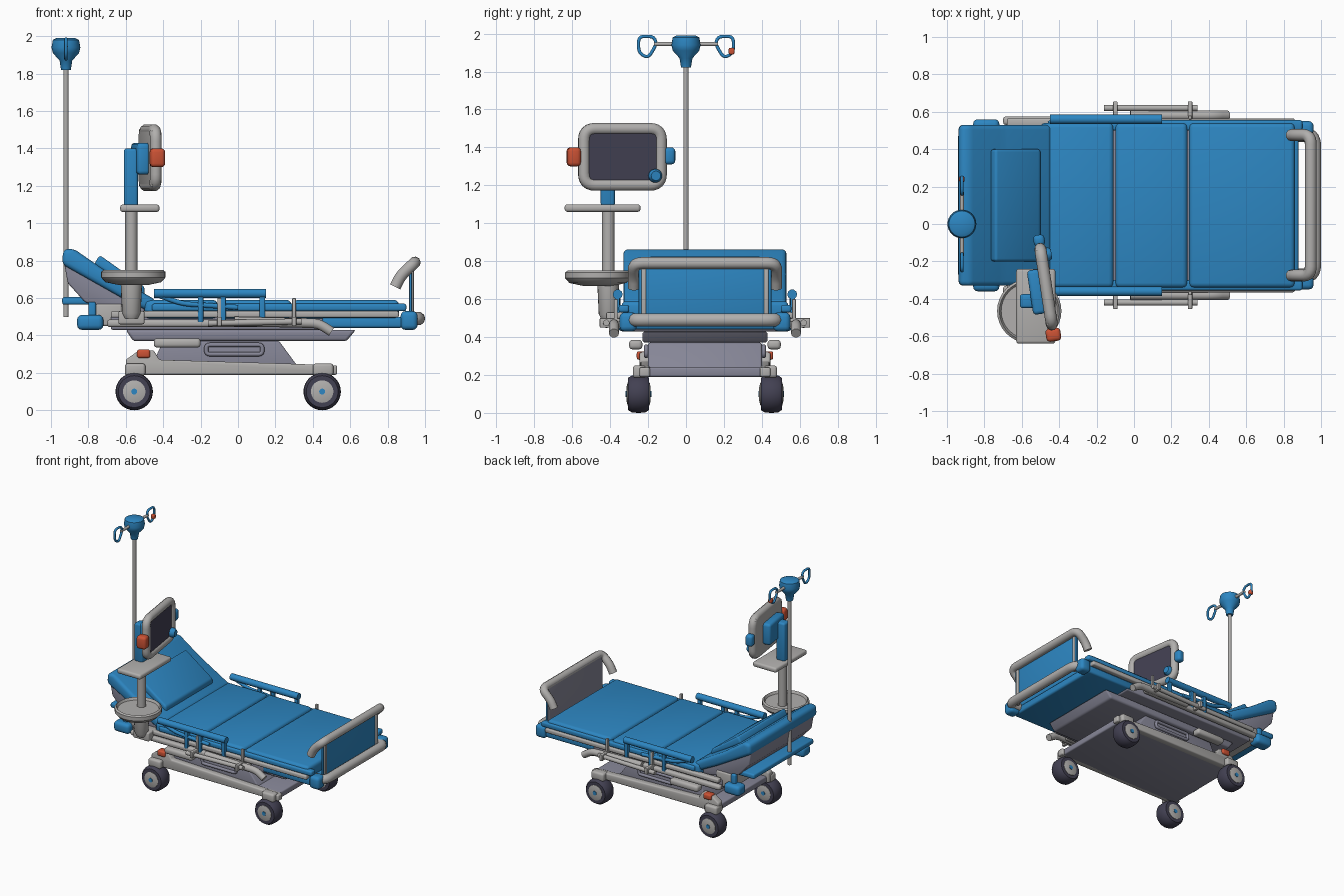
import bpy, bmesh, math
from mathutils import Vector, Matrix

if "Cube" in bpy.data.objects:
    bpy.data.objects.remove(bpy.data.objects["Cube"], do_unlink=True)

MID = 0.1  # bed centre line in y


def material(name, rgb):
    m = bpy.data.materials.new(name)
    m.use_nodes = True
    m.diffuse_color = (*rgb, 1)
    m.node_tree.nodes["Principled BSDF"].inputs["Base Color"].default_value = (*rgb, 1)
    return m


BLUE = material("blue", (0.026, 0.24, 0.54))
LIGHT = material("light grey", (0.44, 0.43, 0.42))
SLATE = material("slate grey", (0.24, 0.24, 0.31))
DARK = material("dark rubber", (0.055, 0.052, 0.085))
RED = material("orange red", (0.6, 0.085, 0.035))


def finish(name, mesh, mat, matrix=None):
    obj = bpy.data.objects.new(name, mesh)
    bpy.context.collection.objects.link(obj)
    if matrix:
        obj.matrix_world = matrix
    mesh.materials.clear()
    mesh.materials.append(mat)
    bpy.ops.object.select_all(action="DESELECT")
    obj.select_set(True)
    bpy.context.view_layer.objects.active = obj
    bpy.ops.object.shade_smooth_by_angle(angle=math.radians(40))
    return obj


def from_bmesh(name, bm, mat, bevel=0, matrix=None):
    bmesh.ops.recalc_face_normals(bm, faces=bm.faces)
    if bevel:
        bmesh.ops.bevel(bm, geom=bm.edges[:], offset=bevel, segments=3, profile=0.5,
                        affect="EDGES", clamp_overlap=True)
    mesh = bpy.data.meshes.new(name)
    bm.to_mesh(mesh)
    bm.free()
    return finish(name, mesh, mat, matrix)


def box(name, x, y, z, mat, bevel=0.01, matrix=None):
    """Box from (low, high) ranges."""
    bm = bmesh.new()
    bmesh.ops.create_cube(bm, size=1)
    for v in bm.verts:
        v.co = [r[0] if c < 0 else r[1] for c, r in zip(v.co, (x, y, z))]
    return from_bmesh(name, bm, mat, bevel, matrix)


def prism(name, profile, y, mat, bevel=0.01):
    """Side profile in x, z stretched across a y range."""
    bm = bmesh.new()
    face = bm.faces.new([bm.verts.new((px, y[0], pz)) for px, pz in profile])
    new = bmesh.ops.extrude_face_region(bm, geom=[face])["geom"]
    bmesh.ops.translate(bm, vec=(0, y[1] - y[0], 0),
                        verts=[g for g in new if isinstance(g, bmesh.types.BMVert)])
    return from_bmesh(name, bm, mat, bevel)


def lathe(name, profile, mat, matrix, sides=32):
    """Turned part: (radius, height) pairs around local z."""
    bm = bmesh.new()
    rings = [[bm.verts.new((r * math.cos(a), r * math.sin(a), h))
              for a in (math.tau * i / sides for i in range(sides))] for r, h in profile]
    for low, high in zip(rings, rings[1:]):
        for i in range(sides):
            j = (i + 1) % sides
            bm.faces.new((low[i], low[j], high[j], high[i]))
    bm.faces.new(rings[0])
    bm.faces.new(rings[-1])
    return from_bmesh(name, bm, mat, 0, matrix)


def tube(name, points, radius, mat, corner=0.05, closed=False, matrix=None):
    """Round tube along a path with rounded corners."""
    pts = [Vector(p) for p in points]
    path = []
    for i, p in enumerate(pts):
        if not closed and i in (0, len(pts) - 1):
            path.append(p)
            continue
        ends = []
        for q in (pts[i - 1], pts[(i + 1) % len(pts)]):
            d = q - p
            ends.append(p + d.normalized() * min(corner, d.length * 0.45))
        for k in range(7):
            t = k / 6
            path.append(ends[0] * (1 - t) ** 2 + p * 2 * t * (1 - t) + ends[1] * t * t)
    curve = bpy.data.curves.new(name, "CURVE")
    curve.dimensions = "3D"
    curve.bevel_depth, curve.bevel_resolution, curve.use_fill_caps = radius, 3, True
    spline = curve.splines.new("POLY")
    spline.points.add(len(path) - 1)
    for sp, p in zip(spline.points, path):
        sp.co = (*p, 1)
    spline.use_cyclic_u = closed
    temp = bpy.data.objects.new("temp", curve)
    bpy.context.collection.objects.link(temp)
    mesh = bpy.data.meshes.new_from_object(temp.evaluated_get(bpy.context.evaluated_depsgraph_get()))
    bpy.data.objects.remove(temp)
    mesh.name = name
    return finish(name, mesh, mat, matrix)


def across(half):
    return (MID - half, MID + half)


# Base chassis and lifting column
box("base_pan", (-0.58, 0.51), across(0.32), (0.19, 0.24), SLATE)
prism("lift_column", [(-0.47, 0.22), (-0.4, 0.37), (0.22, 0.37), (0.33, 0.22)], across(0.3), SLATE)
prism("lower_tray", [(-0.6, 0.43), (-0.56, 0.37), (0.58, 0.37), (0.63, 0.43)], across(0.33), SLATE, 0.015)
box("deck", (-0.68, 0.5), across(0.42), (0.43, 0.51), SLATE)
box("foot_deck", (0.45, 0.88), across(0.43), (0.44, 0.5), BLUE, 0.015)

# Mattress: leg, seat and hip sections, sloped back and its shell
for name, x in (("leg", (0.295, 0.86)), ("seat", (-0.1, 0.285)), ("hip", (-0.5, -0.11))):
    box(name + "_mattress", x, across(0.44), (0.49, 0.59), BLUE, 0.025)
prism("back_mattress", [(-0.935, 0.86), (-0.88, 0.865), (-0.7, 0.74), (-0.44, 0.59),
                        (-0.44, 0.51), (-0.62, 0.6), (-0.94, 0.78)], across(0.43), BLUE, 0.025)
prism("back_shell", [(-0.93, 0.79), (-0.91, 0.68), (-0.82, 0.58), (-0.68, 0.53),
                     (-0.5, 0.5), (-0.5, 0.56)], across(0.4), SLATE, 0.01)
prism("pillow", [(-0.77, 0.78), (-0.74, 0.83), (-0.5, 0.66), (-0.5, 0.61)], (-0.2, 0.4), BLUE, 0.015)

# Head bar and pole mount
box("head_bar", (-0.94, -0.7), across(0.38), (0.565, 0.605), BLUE, 0.012)
box("head_frame", (-0.76, -0.62), across(0.41), (0.45, 0.57), LIGHT, 0.012)

# Footboard: two-tone panel, hooked handle and bumper
panel = box("footboard_panel", (0.915, 0.93), across(0.35), (0.5, 0.8), BLUE, 0.004)
panel.data.materials.append(SLATE)
for f in panel.data.polygons:
    f.material_index = int(f.normal.x < -0.5)
lo, hi = across(0.375)
tube("footboard_handle", [(0.84, lo, 0.66), (0.87, lo, 0.72), (0.945, lo, 0.79), (0.945, hi, 0.79),
                          (0.87, hi, 0.72), (0.84, hi, 0.66)], 0.032, LIGHT)
tube("foot_bumper", [(0.88, lo, 0.49), (0.965, lo, 0.49), (0.965, hi, 0.49), (0.88, hi, 0.49)],
     0.036, LIGHT, 0.07)

# Parts repeated on both long sides
for s, side in ((-1, "right"), (1, "left")):
    def at(d):
        return MID + s * d

    def span(a, b):
        return sorted((at(a), at(b)))

    # Chassis side and trim
    prism(side + "_chassis_side", [(-0.6, 0.19), (-0.6, 0.27), (-0.53, 0.32), (-0.45, 0.32), (-0.42, 0.27),
                                   (0.25, 0.25), (0.53, 0.24), (0.53, 0.19)], span(0.29, 0.345), LIGHT)
    box(side + "_brake_light", (-0.54, -0.47), span(0.3, 0.36), (0.28, 0.325), RED, 0.012)
    box(side + "_side_grip", (-0.45, -0.2), span(0.33, 0.4), (0.335, 0.385), LIGHT, 0.018)
    tube(side + "_column_trim", [(-0.17, at(0.31), 0.3), (0.13, at(0.31), 0.3), (0.13, at(0.31), 0.35),
                                 (-0.17, at(0.31), 0.35)], 0.012, SLATE, 0.02, True)

    # Deck edge rails and corner bumpers
    box(side + "_edge_rail", (-0.68, 0.86), span(0.42, 0.465), (0.495, 0.53), LIGHT, 0.01)
    box(side + "_mattress_lip", (-0.46, 0.9), span(0.4, 0.455), (0.53, 0.57), BLUE, 0.012)
    box(side + "_lower_rail", (-0.7, 0.36), span(0.43, 0.475), (0.445, 0.485), LIGHT, 0.015)
    box(side + "_head_bumper", (-0.86, -0.72), span(0.36, 0.46), (0.43, 0.51), BLUE, 0.025)
    box(side + "_head_bumper_arm", (-0.8, -0.76), span(0.38, 0.42), (0.48, 0.58), BLUE, 0.01)
    box(side + "_foot_bumper_corner", (0.87, 0.96), span(0.36, 0.45), (0.43, 0.53), BLUE, 0.025)
    box(side + "_foot_post", (0.915, 0.94), span(0.31, 0.335), (0.47, 0.79), LIGHT, 0.006)

    # Blue safety rail with posts
    tube(side + "_safety_rail", [(-0.45, at(0.46), 0.625), (0.15, at(0.46), 0.625)], 0.026, BLUE)
    tube(side + "_rail_brace", [(-0.44, at(0.46), 0.62), (-0.3, at(0.46), 0.57), (0.0, at(0.46), 0.55)],
         0.014, BLUE)
    for x in (-0.2, -0.08, 0.13):
        box(side + "_rail_post", (x - 0.015, x + 0.015), span(0.45, 0.475), (0.47, 0.63), BLUE, 0.005)

    # Folded outer rail with clamps and a thick end
    tube(side + "_outer_rail", [(-0.16, at(0.52), 0.465), (0.34, at(0.52), 0.475)], 0.017, LIGHT)
    tube(side + "_outer_rail_end", [(-0.02, at(0.48), 0.475), (0.43, at(0.48), 0.465),
                                    (0.5, at(0.48), 0.42)], 0.027, LIGHT, 0.04)
    for x in (-0.1, 0.3):
        box(side + "_rail_clamp", (x - 0.012, x + 0.012), span(0.44, 0.555), (0.45, 0.5), LIGHT, 0.005)
        box(side + "_clamp_post", (x - 0.01, x + 0.01), span(0.46, 0.48), (0.48, 0.6), LIGHT, 0.004)

    # Wheels with hubs, caps and forks
    for x, end in ((-0.555, "head"), (0.45, "foot")):
        hub = Matrix.Translation((x, at(0.35), 0.1)) @ Matrix.Rotation(math.pi / 2, 4, "X")
        name = side + "_" + end
        lathe(name + "_tyre", [(0.06, -0.055), (0.085, -0.055), (0.098, -0.035), (0.1, 0),
                               (0.098, 0.035), (0.085, 0.055), (0.06, 0.055)], DARK, hub)
        lathe(name + "_hub", [(0.035, -0.064), (0.06, -0.058), (0.06, 0.058), (0.035, 0.064)], LIGHT, hub)
        lathe(name + "_cap", [(0.016, -0.068), (0.016, 0.068)], BLUE, hub, 16)
        box(name + "_fork", (x - 0.05, x + 0.06), span(0.31, 0.38), (0.185, 0.25), LIGHT, 0.015)

# Drip pole with head and two hanging loops
lathe("pole", [(0.014, 0.5), (0.014, 1.85)], LIGHT, Matrix.Translation((-0.92, 0, 0)), 16)
lathe("pole_head", [(0.026, 1.82), (0.034, 1.87), (0.07, 1.91), (0.077, 1.94), (0.07, 1.98), (0.05, 1.99)],
      BLUE, Matrix.Translation((-0.92, 0, 0)))
for s in (-1, 1):
    tube("hook_arm", [(-0.92, s * 0.05, 1.945), (-0.92, s * 0.17, 1.945)], 0.011, LIGHT)
    tube("hook_loop", [(-0.92, s * y, z) for y, z in ((0.155, 1.945), (0.17, 1.985), (0.25, 1.985),
                                                      (0.25, 1.9), (0.2, 1.87))], 0.009, BLUE, 0.03, True)
box("hook_tip", (-0.935, -0.905), (0.225, 0.255), (1.89, 1.925), RED, 0.008)

# Monitor stand: post, round tray, upper shelf
post = Matrix.Translation((-0.57, -0.41, 0))
lathe("stand_post", [(0.033, 0.5), (0.033, 1.1)], LIGHT, post, 20)
lathe("stand_socket", [(0.035, 0.49), (0.05, 0.52), (0.058, 0.69)], LIGHT, post, 20)
box("stand_bracket", (-0.64, -0.5), (-0.42, -0.3), (0.46, 0.53), LIGHT)
lathe("round_tray", [(0.08, 0.67), (0.15, 0.685), (0.172, 0.71), (0.172, 0.74), (0.16, 0.75),
                     (0.15, 0.73)], LIGHT, Matrix.Translation((-0.56, -0.465, 0)))
box("upper_shelf", (-0.63, -0.42), (-0.64, -0.24), (1.06, 1.1), LIGHT, 0.015)
box("monitor_arm", (-0.61, -0.535), (-0.45, -0.375), (1.09, 1.4), BLUE, 0.015)

# Monitor, built square then turned toward the foot of the bed
turn = Matrix.Translation((-0.47, -0.335, 1.35)) @ Matrix.Rotation(0.15, 4, "Z")
box("monitor_body", (-0.03, 0.012), (-0.21, 0.21), (-0.155, 0.155), LIGHT, 0.01, turn)
tube("monitor_rim", [(0, -0.205, -0.148), (0, 0.205, -0.148), (0, 0.205, 0.148), (0, -0.205, 0.148)],
     0.032, LIGHT, 0.06, True, turn)
box("screen", (0.01, 0.017), (-0.185, 0.185), (-0.128, 0.128), DARK, 0, turn)
box("monitor_mount", (-0.09, -0.02), (-0.14, 0.1), (-0.09, 0.08), BLUE, 0.02, turn)
box("monitor_side_grip", (-0.03, 0.03), (0.22, 0.28), (-0.04, 0.05), BLUE, 0.02, turn)
box("alarm_handle", (-0.04, 0.04), (-0.295, -0.225), (-0.05, 0.05), RED, 0.02, turn)
lathe("monitor_knob", [(0.035, 0), (0.036, 0.04), (0.025, 0.055)], BLUE,
      turn @ Matrix.Translation((0, 0.17, -0.1)) @ Matrix.Rotation(math.pi / 2, 4, "Y"), 20)
